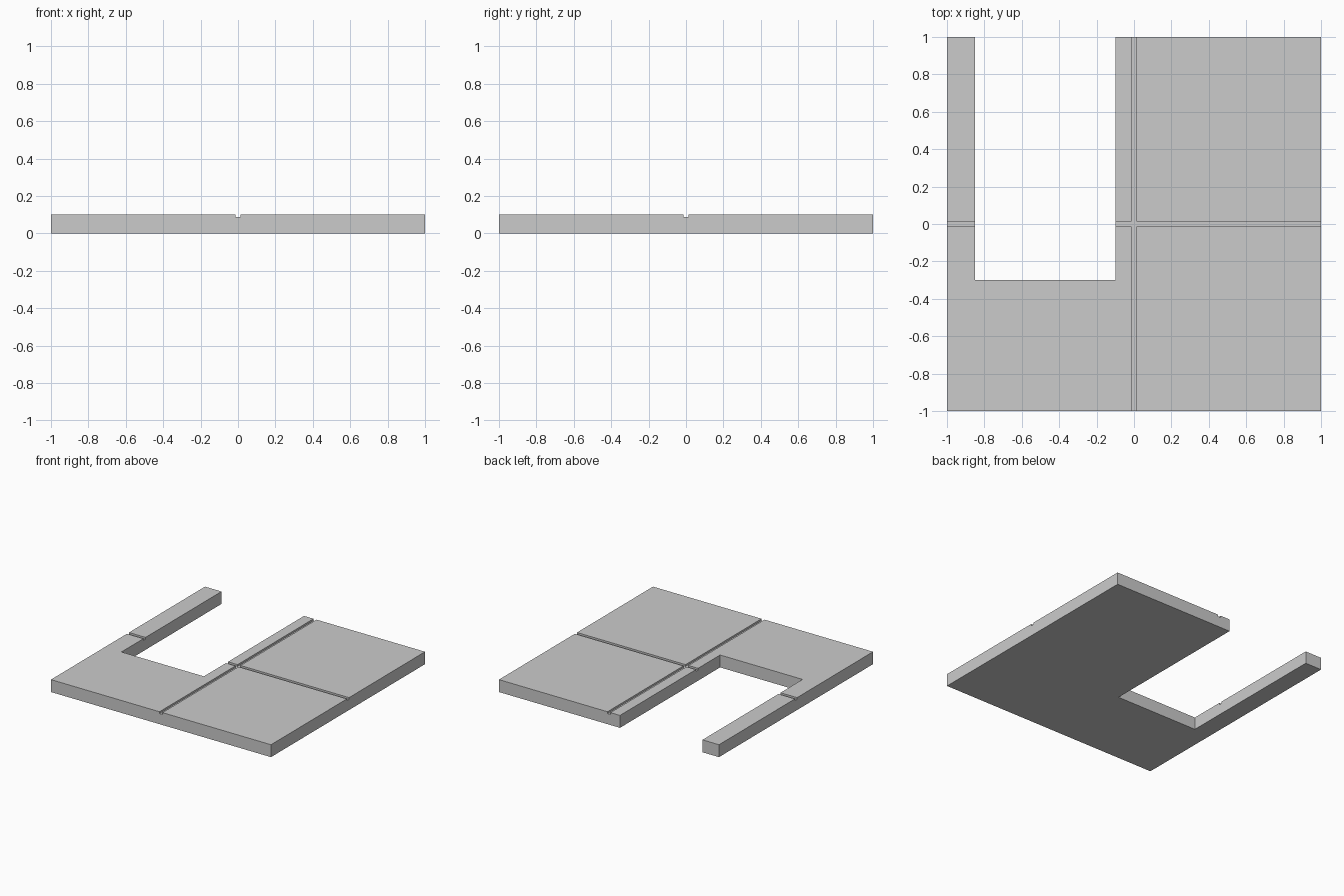
import bpy, bmesh

if "Cube" in bpy.data.objects:
    bpy.data.objects.remove(bpy.data.objects["Cube"])

TOP = 0.102      # slab height
GAP = 0.0135     # half width of a joint groove
DEPTH = 0.015    # groove depth


def prism(name, outline, z0, z1):
    """Extrude a flat outline from z0 to z1."""
    bm = bmesh.new()
    face = bm.faces.new([bm.verts.new((x, y, z0)) for x, y in outline])
    ext = bmesh.ops.extrude_face_region(bm, geom=[face])
    verts = [v for v in ext["geom"] if isinstance(v, bmesh.types.BMVert)]
    bmesh.ops.translate(bm, verts=verts, vec=(0, 0, z1 - z0))
    bmesh.ops.recalc_face_normals(bm, faces=bm.faces[:])
    mesh = bpy.data.meshes.new(name)
    bm.to_mesh(mesh)
    bm.free()
    ob = bpy.data.objects.new(name, mesh)
    bpy.context.collection.objects.link(ob)
    return ob


# Floor slab with a rectangular opening in its back edge
slab = prism("floor_slab", [(-1, -1), (1, -1), (1, 1), (-0.1, 1), (-0.1, -0.3),
                            (-0.85, -0.3), (-0.85, 1), (-1, 1)], 0, TOP)

# Cross-shaped joint grooves between the four paving tiles
g, e = GAP, 1.1
cross = [(-g, -e), (g, -e), (g, -g), (e, -g), (e, g), (g, g),
         (g, e), (-g, e), (-g, g), (-e, g), (-e, -g), (-g, -g)]
cutter = prism("groove_cutter", cross, TOP - DEPTH, TOP + 0.1)

# Apply the cut and remove the cutter
mod = slab.modifiers.new("grooves", "BOOLEAN")
mod.operation = "DIFFERENCE"
mod.solver = "EXACT"
mod.object = cutter
bpy.context.view_layer.objects.active = slab
bpy.ops.object.modifier_apply(modifier=mod.name)
bpy.data.objects.remove(cutter)
